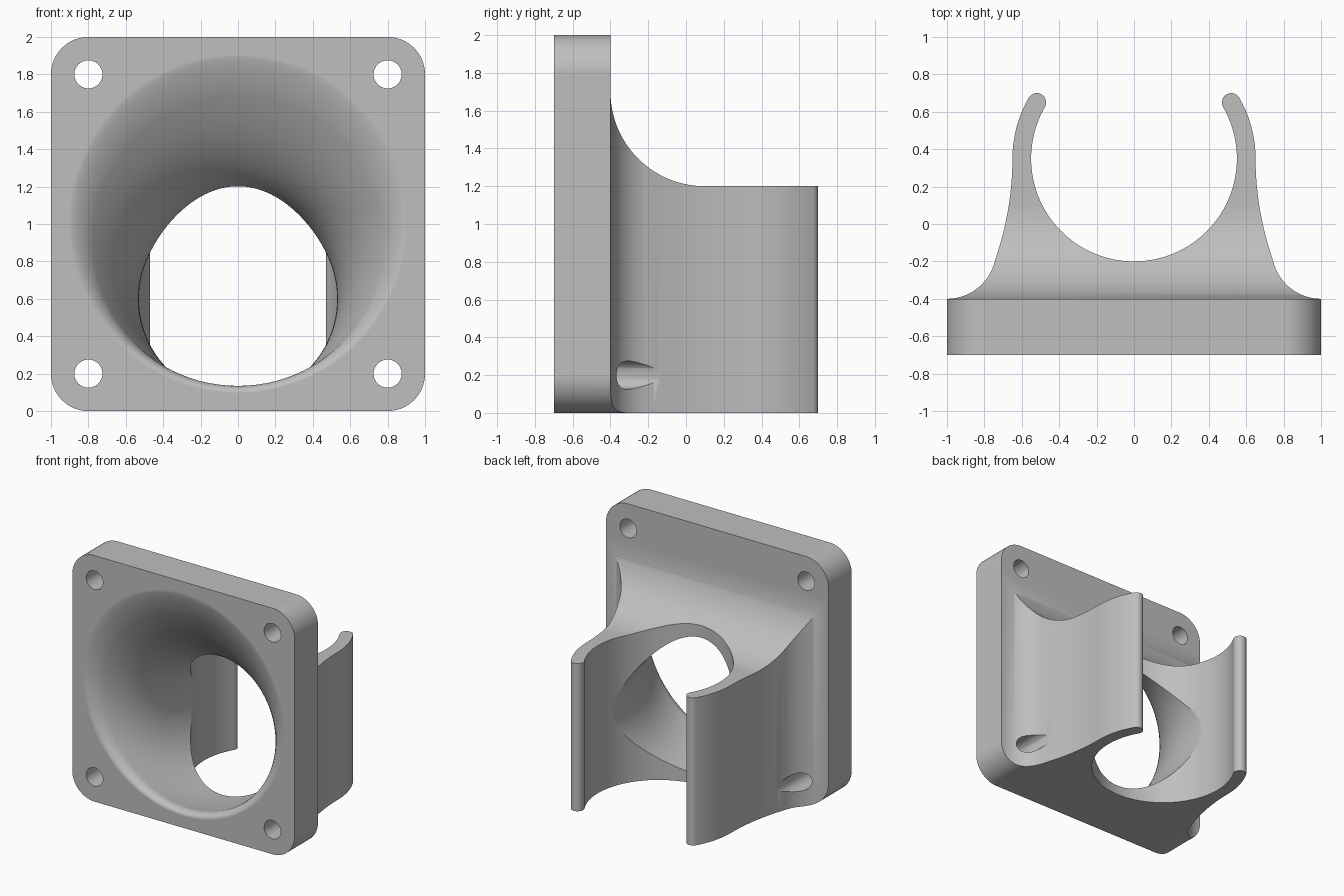
import bpy
import bmesh
from math import cos, sin, radians, sqrt, pi
from mathutils import Vector

cube = bpy.data.objects.get("Cube")
if cube:
    bpy.data.objects.remove(cube, do_unlink=True)

grey = bpy.data.materials.new("plain grey")
grey.use_nodes = True
grey.diffuse_color = (0.52, 0.52, 0.52, 1)
grey.node_tree.nodes["Principled BSDF"].inputs["Base Color"].default_value = grey.diffuse_color


def arc(cx, cy, r, a0, a1, n):
    """Points on a circular arc, angles in degrees."""
    angles = [radians(a0 + (a1 - a0) * i / n) for i in range(n + 1)]
    return [(cx + r * cos(a), cy + r * sin(a)) for a in angles]


def loft(name, rings):
    """Closed solid through a list of equal-sized rings."""
    bm = bmesh.new()
    loops = [[bm.verts.new(p) for p in ring] for ring in rings]
    n = len(loops[0])
    for a, b in zip(loops, loops[1:]):
        for i in range(n):
            j = (i + 1) % n
            bm.faces.new((a[i], a[j], b[j], b[i]))
    bm.faces.new(loops[0])
    bm.faces.new(loops[-1])
    bmesh.ops.recalc_face_normals(bm, faces=bm.faces[:])
    mesh = bpy.data.meshes.new(name)
    bm.to_mesh(mesh)
    bm.free()
    mesh.materials.append(grey)
    obj = bpy.data.objects.new(name, mesh)
    bpy.context.collection.objects.link(obj)
    return obj


def prism(name, points, axis, lo, hi):
    """Extrude a 2D outline along the given axis index."""
    def place(p, d):
        v = list(p)
        v.insert(axis, d)
        return Vector(v)
    return loft(name, [[place(p, d) for p in points] for d in (lo, hi)])


# Plan outline: flange, flared sides and the two curved clip arms
flare = arc(1, -0.137, 0.263, 270, 194, 20)
waist = [(0.65 + 0.095 * (1 - i / 20) ** 2, -0.2 + 0.55 * i / 20) for i in range(1, 20)]
arm = arc(0, 0.35, 0.65, 0, 30, 10)
tip = arc(0.6 * cos(pi / 6), 0.65, 0.05, 30, 210, 14)[1:-1]
inner = arc(0, 0.35, 0.55, 30, -90, 48)
half = [(1.1, -0.8), (1.1, -0.4)] + flare + waist + arm + tip + inner
plan = half + [(-x, y) for x, y in reversed(half[:-1])]
mount = prism("fan_duct_clip", plan, 2, -0.1, 2.1)

# Side outline: tall plate sweeping down to the clip height
side = [(-0.8, -0.1), (0.8, -0.1), (0.8, 1.2)]
side += arc(0.1, 1.7, 0.5, 270, 180, 32) + [(-0.4, 2.1), (-0.8, 2.1)]
side_cutter = prism("side_outline", side, 0, -1.2, 1.2)

# Front outline: square with rounded corners
front = []
for k, (x, z) in enumerate([(0.8, 1.8), (-0.8, 1.8), (-0.8, 0.2), (0.8, 0.2)]):
    front += arc(x, z, 0.2, 90 * k, 90 * k + 90, 16)
front_cutter = prism("front_outline", front, 1, -0.7, 0.9)


# Off-centre trumpet: the circle shrinks and sinks toward the clip
def funnel_ring(y, y_at=None):
    t = min(1, (y + 0.7) / 0.85)
    fall = (1 - t) ** 2.6
    u = min(1, (y + 0.7) / 0.08)
    lip = 1 - sqrt(1 - (1 - u) ** 2)
    r = 0.53 + 0.32 * fall + 0.055 * lip
    depth = y if y_at is None else y_at
    return [Vector((x, depth, z)) for x, z in arc(0, 0.6 + 0.4 * fall, r, 0, 360, 96)[:-1]]


depths = [-0.7 + 0.08 * (1 - cos(pi / 2 * i / 10)) for i in range(10)]
depths += [-0.62 + 0.77 * i / 28 for i in range(29)] + [0.3]
funnel = loft("funnel_cutter", [funnel_ring(-0.7, -0.75)] + [funnel_ring(y) for y in depths])

# Four screw holes
screws = [prism("screw_cutter", arc(x, z, 0.075, 0, 360, 40)[:-1], 1, -0.8, 0.8)
          for x in (-0.8, 0.8) for z in (0.2, 1.8)]

# Combine the solids
cutters = [(side_cutter, 'INTERSECT'), (front_cutter, 'INTERSECT'), (funnel, 'DIFFERENCE')]
cutters += [(s, 'DIFFERENCE') for s in screws]
for cutter, operation in cutters:
    cutter.hide_render = True
    mod = mount.modifiers.new(cutter.name, 'BOOLEAN')
    mod.operation = operation
    mod.solver = 'EXACT'
    mod.object = cutter
bpy.context.view_layer.update()
graph = bpy.context.evaluated_depsgraph_get()
result = bpy.data.meshes.new_from_object(mount.evaluated_get(graph))
mount.modifiers.clear()
mount.data = result
for cutter, _ in cutters:
    bpy.data.objects.remove(cutter, do_unlink=True)

# Smooth curves, crisp edges
bpy.ops.object.select_all(action='DESELECT')
mount.select_set(True)
bpy.context.view_layer.objects.active = mount
bpy.ops.object.shade_smooth_by_angle(angle=radians(30))
weighted = mount.modifiers.new("even_shading", 'WEIGHTED_NORMAL')
weighted.keep_sharp = True
